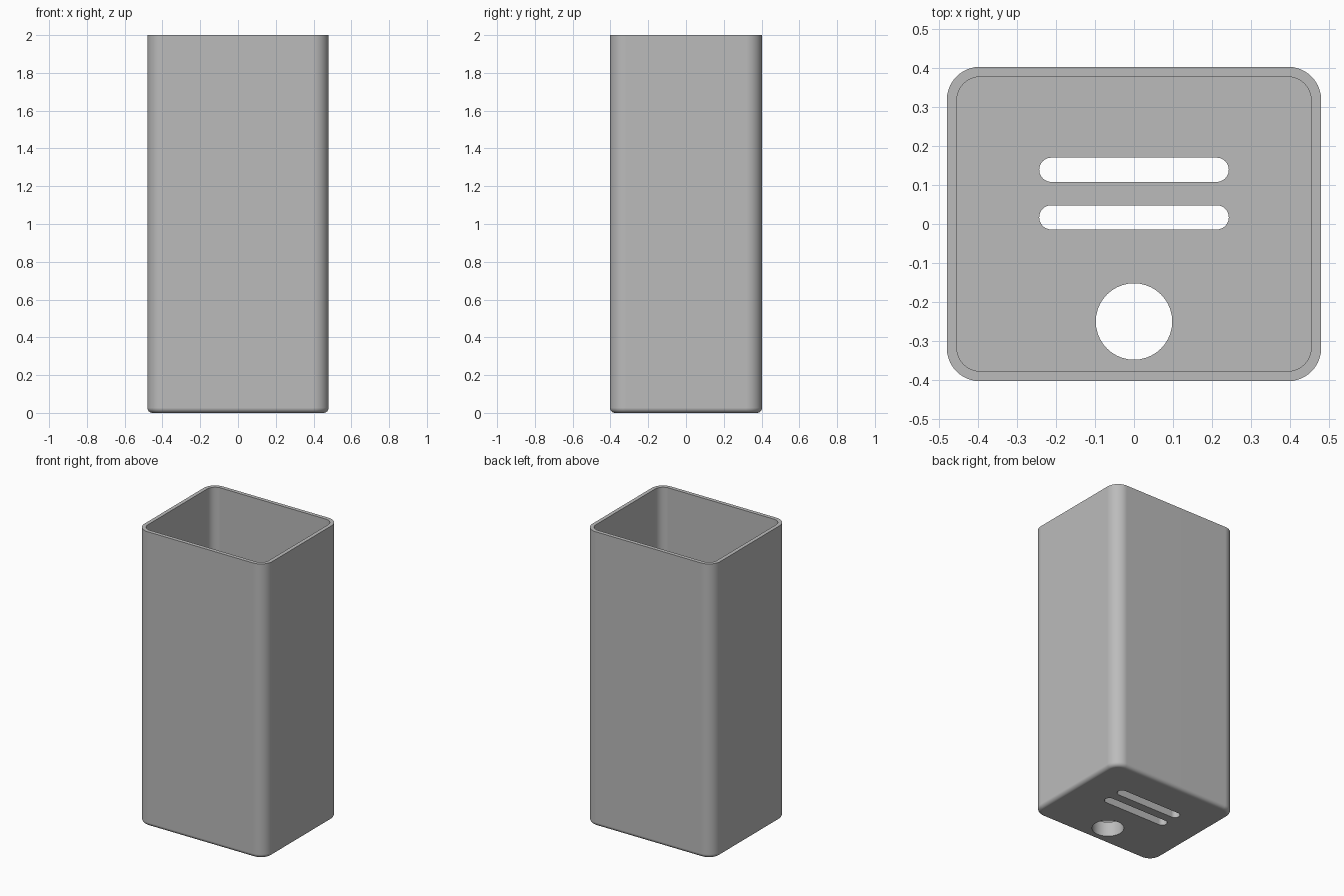
import bpy
import bmesh
from math import cos, sin, pi, radians

cube = bpy.data.objects.get("Cube")
if cube:
    bpy.data.objects.remove(cube, do_unlink=True)

HALF_X, HALF_Y, HEIGHT = 0.48, 0.403, 2.0
WALL, FLOOR, CORNER, FILLET = 0.026, 0.1, 0.085, 0.027

grey = bpy.data.materials.new("plain grey")
grey.use_nodes = True
colour = (0.5, 0.5, 0.5, 1)
grey.diffuse_color = colour
grey.node_tree.nodes["Principled BSDF"].inputs["Base Color"].default_value = colour


def rounded_ring(bm, hx, hy, r, z, steps=10, cy=0):
    """Ring of vertices around a rounded rectangle."""
    ring = []
    for q, (sx, sy) in enumerate([(1, 1), (-1, 1), (-1, -1), (1, -1)]):
        for i in range(steps + 1):
            a = (q + i / steps) * pi / 2
            ring.append(bm.verts.new((sx * (hx - r) + r * cos(a),
                                      cy + sy * (hy - r) + r * sin(a), z)))
    return ring


def loft(name, sections, cy=0):
    """Closed solid through a list of (half x, half y, radius, z) sections."""
    bm = bmesh.new()
    rings = [rounded_ring(bm, *s, cy=cy) for s in sections]
    for a, b in zip(rings, rings[1:]):
        for i in range(len(a)):
            j = (i + 1) % len(a)
            bm.faces.new((a[i], a[j], b[j], b[i]))
    bm.faces.new(rings[0][::-1])
    bm.faces.new(rings[-1])
    bmesh.ops.remove_doubles(bm, verts=bm.verts, dist=1e-5)
    bmesh.ops.recalc_face_normals(bm, faces=bm.faces)
    mesh = bpy.data.meshes.new(name)
    bm.to_mesh(mesh)
    bm.free()
    mesh.materials.append(grey)
    obj = bpy.data.objects.new(name, mesh)
    bpy.context.collection.objects.link(obj)
    return obj


# Outer wall with a filleted foot, then over the rim and down to the inner floor
sections = []
for i in range(7):
    a = i / 6 * pi / 2
    inset = FILLET * (1 - sin(a))
    sections.append((HALF_X - inset, HALF_Y - inset, CORNER - inset, FILLET * (1 - cos(a))))
inner = (HALF_X - WALL, HALF_Y - WALL, CORNER - WALL)
sections += [(HALF_X, HALF_Y, CORNER, HEIGHT), (*inner, HEIGHT), (*inner, FLOOR)]
box = loft("open_box", sections)

# Two slots and a round hole through the floor
cuts = [("slot_cutter_back", 0.243, 0.031, 0.139),
        ("slot_cutter_front", 0.243, 0.031, 0.017),
        ("hole_cutter", 0.098, 0.098, -0.25)]
bpy.context.view_layer.objects.active = box
box.select_set(True)
for name, hx, r, cy in cuts:
    cutter = loft(name, [(hx, r, r, -0.1), (hx, r, r, FLOOR + 0.1)], cy)
    mod = box.modifiers.new(name, "BOOLEAN")
    mod.object, mod.operation, mod.solver = cutter, "DIFFERENCE", "EXACT"
    bpy.ops.object.modifier_apply(modifier=mod.name)
    bpy.data.objects.remove(cutter, do_unlink=True)

# Smooth curves, crisp rims
bpy.ops.object.shade_smooth_by_angle(angle=radians(35))
normals = box.modifiers.new("even_shading", "WEIGHTED_NORMAL")
normals.keep_sharp = True
